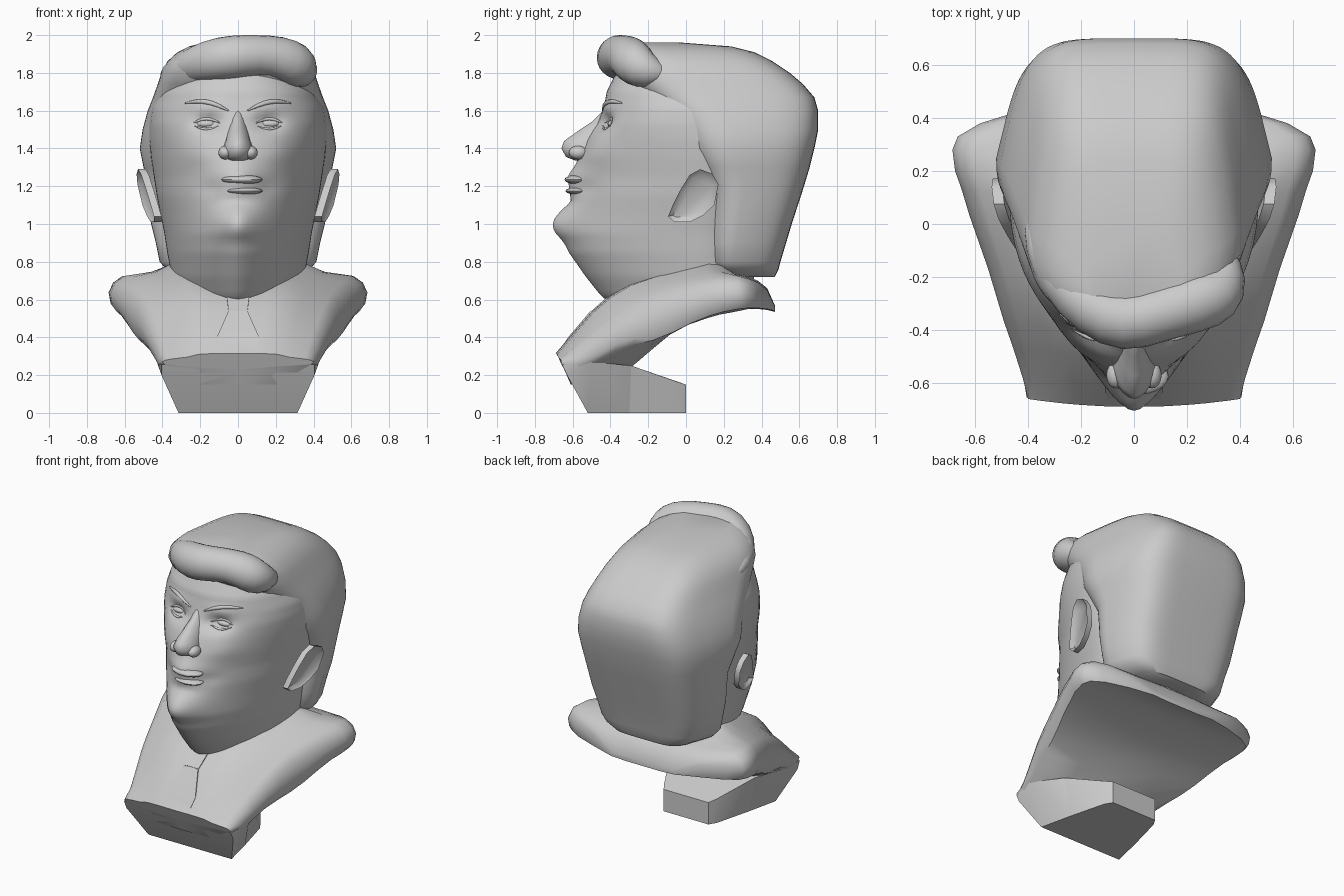
import bpy, bmesh, math
from mathutils import Vector

cube = bpy.data.objects.get("Cube")
if cube:
    bpy.data.objects.remove(cube, do_unlink=True)

stone = bpy.data.materials.new("grey_stone")
stone.use_nodes = True
COLOR = (0.6, 0.6, 0.6, 1)
stone.diffuse_color = COLOR
for node in stone.node_tree.nodes:
    if node.type == 'BSDF_PRINCIPLED':
        node.inputs["Base Color"].default_value = COLOR


def finish(name, bm, angle=40):
    bmesh.ops.recalc_face_normals(bm, faces=bm.faces)
    me = bpy.data.meshes.new(name)
    bm.to_mesh(me)
    bm.free()
    me.materials.append(stone)
    for p in me.polygons:
        p.use_smooth = True
    me.set_sharp_from_angle(angle=math.radians(angle))
    ob = bpy.data.objects.new(name, me)
    bpy.context.collection.objects.link(ob)
    return ob


def loft(name, rings, angle=40):
    bm = bmesh.new()
    rows = [[bm.verts.new(p) for p in r] for r in rings]
    n = len(rows[0])
    for a, b in zip(rows, rows[1:]):
        for i in range(n):
            j = (i + 1) % n
            bm.faces.new((a[i], a[j], b[j], b[i]))
    bm.faces.new(rows[0])
    bm.faces.new(rows[-1])
    return finish(name, bm, angle)


def hull(name, points):
    bm = bmesh.new()
    for x, y, z in points:
        for s in (-1, 1):
            bm.verts.new((s * x, y, z))
    res = bmesh.ops.convex_hull(bm, input=bm.verts)
    junk = [v for v in res["geom_interior"] if isinstance(v, bmesh.types.BMVert)]
    bmesh.ops.delete(bm, geom=junk, context='VERTS')
    return finish(name, bm, 25)


def ball(name, loc, size):
    bm = bmesh.new()
    bmesh.ops.create_uvsphere(bm, u_segments=20, v_segments=12, radius=1)
    for v in bm.verts:
        v.co = Vector(loc) + v.co * Vector(size)
    return finish(name, bm)


def tube(name, path, sides=12):
    """Path entries are x, y, z, radius."""
    pts = [Vector(p[:3]) for p in path]
    rings = []
    for i, p in enumerate(pts):
        d = (pts[min(i + 1, len(pts) - 1)] - pts[max(i - 1, 0)]).normalized()
        u = d.cross(Vector((0, 0, 1))).normalized()
        w = u.cross(d)
        rings.append([p + path[i][3] * (u * math.cos(t) + w * math.sin(t))
                      for t in (math.tau * k / sides for k in range(sides))])
    return loft(name, rings, 60)


def table_at(table, z):
    for a, b in zip(table, table[1:]):
        if z <= b[0]:
            t = (z - a[0]) / (b[0] - a[0])
            return [p + (q - p) * t for p, q in zip(a, b)]
    return list(table[-1])


def section(z, front, back, w, n, mid, nb, segs=64, taper=0):
    """Egg-shaped level section with its own front and back roundness."""
    out = []
    for k in range(segs):
        t = math.tau * k / segs
        s, c = math.sin(t), math.cos(t)
        e = 2 / (n if c > 0 else nb)
        reach = abs(c) ** e
        x = w * math.copysign(abs(s) ** e, s) * (1 if c > 0 else 1 - taper * reach)
        y = mid + ((front if c > 0 else back) - mid) * reach
        out.append(Vector((x, y, z)))
    return out


# Face: height, front y, half width, front roundness
FACE = [(.55, -.36, .25, 1.6), (.62, -.45, .31, 1.6), (.72, -.53, .35, 1.6),
        (.85, -.62, .375, 1.6), (.95, -.655, .39, 1.6), (1.05, -.645, .41, 1.6),
        (1.15, -.62, .43, 1.65), (1.25, -.60, .445, 1.65), (1.35, -.57, .46, 1.75),
        (1.45, -.525, .47, 1.9), (1.53, -.475, .47, 2.1), (1.61, -.435, .46, 2.2),
        (1.7, -.42, .42, 2.3), (1.8, -.37, .35, 2.3), (1.88, -.28, .28, 2.3)]
MID = .1
# Soft forms: x, z, spread x, spread z, depth
FORMS = [(.15, 1.535, .07, .04, .055), (.16, 1.62, .1, .03, -.015),   # sockets, brows
         (.22, 1.38, .08, .07, -.015), (.15, 1.19, .04, .04, .015),   # cheeks, mouth corners
         (0, 1.0, .12, .075, -.055), (0, 1.12, .09, .03, .02),        # chin, chin crease
         (0, 1.25, .1, .05, -.025)]                                   # muzzle


def relief(x, z):
    return sum(d * math.exp(-((abs(x) - cx) / sx) ** 2 - ((z - cz) / sz) ** 2)
               for cx, cz, sx, sz, d in FORMS)


def face_y(x, z):
    _, f, w, n = table_at(FACE, z)
    return MID + (f - MID) * (1 - (abs(x) / w) ** n) ** (1 / n) + relief(x, z)


rings = []
for i in range(68):
    z = .55 + .0198 * i
    _, f, w, n = table_at(FACE, z)
    ring = section(z, f, .36, w, n, MID, 2.3)
    for p in ring:
        if p.y < MID:
            p.y += relief(p.x, z)
    rings.append(ring)
loft("face", rings, 60)

# Hair mass: height, front y, back y, half width
HAIR = [(.72, .19, .47, .30), (.76, .12, .49, .38), (.80, .10, .50, .415),
        (.9, .09, .53, .435), (1.0, .09, .56, .46), (1.2, .08, .625, .48),
        (1.3, .02, .655, .50), (1.4, -.04, .68, .52), (1.5, -.09, .70, .505),
        (1.6, -.17, .70, .478), (1.67, -.26, .68, .45), (1.74, -.33, .62, .425),
        (1.8, -.38, .55, .405), (1.86, -.39, .46, .375), (1.91, -.38, .36, .32),
        (1.94, -.36, .24, .26), (1.96, -.31, -.02, .18)]
loft("hair", [section(z, f, b, w, 2.7, f + .4 * (b - f), 5, 64, .2)
              for z, f, b, w in HAIR], 50)

# Swept fringe
fringe = tube("fringe", [(-.39, .05, 1.78, .02), (-.365, -.08, 1.79, .06),
                         (-.28, -.21, 1.825, .09), (-.16, -.32, 1.865, .115),
                         (-.03, -.38, 1.885, .122), (.1, -.335, 1.895, .11),
                         (.22, -.30, 1.885, .118), (.31, -.27, 1.845, .125),
                         (.35, -.19, 1.80, .095), (.35, -.08, 1.79, .02)])
fringe.modifiers.new("rounding", 'SUBSURF').levels = 1

# Nose: height, tip y, half width
NOSE = [(1.335, -.585, .07), (1.355, -.635, .085), (1.40, -.66, .08), (1.44, -.645, .065),
        (1.49, -.575, .055), (1.54, -.50, .048), (1.61, -.43, .045)]
loft("nose", [section(z, f, f + .24, w, 1.8, f + .12, 2, 20) for z, f, w in NOSE], 50)

# Lips, slightly off centre
ball("upper_lip", (.02, -.575, 1.235), (.11, .068, .025))
ball("lower_lip", (.03, -.57, 1.175), (.10, .068, .02))

EAR = [(.075, 1.29), (.14, 1.265), (.172, 1.21), (.15, 1.10), (.09, 1.045), (.02, 1.01),
       (-.06, 1.01), (-.095, 1.04), (-.07, 1.10), (-.03, 1.18), (.02, 1.26)]

for side, s in (("left", 1), ("right", -1)):
    ball(side + "_nostril_wing", (s * .068, -.57, 1.378), (.036, .05, .036))
    ball(side + "_eye", (s * .165, -.385, 1.53), (.055, .03, .022))
    # Lids and brow follow the face surface
    for part, z0, rise, arch, x0, x1, r in (
            ("upper_lid", 1.535, 0, .022, .095, .235, .01),
            ("lower_lid", 1.52, 0, -.018, .1, .23, .008),
            ("brow", 1.6, .04, .025, .05, .28, .013)):
        path = []
        for k in range(9):
            t = k / 8
            bow = math.sin(math.pi * t)
            x, z = x0 + (x1 - x0) * t, z0 + rise * t + arch * bow
            path.append((s * x, face_y(x, z), z, r * (.3 + .7 * bow)))
        tube(side + "_" + part, path, 8)
    # Ear flares outward toward the top and back, with a hollow centre
    bm = bmesh.new()
    rim = bm.faces.new([bm.verts.new((s * (.40 + .2 * (y + .1) + .2 * (z - 1.02)), y, z))
                        for y, z in EAR])
    ext = bmesh.ops.extrude_face_region(bm, geom=[rim])
    moved = [v for v in ext["geom"] if isinstance(v, bmesh.types.BMVert)]
    outer = [f for f in ext["geom"] if isinstance(f, bmesh.types.BMFace)]
    bmesh.ops.translate(bm, verts=moved, vec=(s * .04, 0, 0))
    bmesh.ops.inset_region(bm, faces=outer, thickness=.028)
    bmesh.ops.translate(bm, verts=outer[0].verts, vec=(-s * .025, 0, 0))
    finish(side + "_ear", bm, 45)

# Shoulders: y, half width, neck top, shoulder top, edge bottom, underside
CHEST = [(-.69, .40, .315, .285, .255, .23), (-.61, .42, .41, .35, .215, .15),
         (-.5, .455, .535, .44, .275, .15), (-.4, .49, .62, .515, .33, .18),
         (-.3, .52, .68, .58, .36, .24), (-.2, .55, .715, .63, .385, .325),
         (-.1, .585, .745, .665, .425, .41), (0, .62, .775, .695, .475, .465),
         (.1, .65, .80, .715, .515, .50), (.17, .675, .79, .725, .535, .52),
         (.25, .685, .74, .725, .55, .535), (.33, .665, .72, .71, .555, .55),
         (.38, .58, .70, .69, .555, .55), (.43, .42, .66, .65, .55, .545),
         (.47, .25, .57, .565, .54, .535)]
rings = []
for y, w, neck, top, low, under in CHEST:
    edge = top - low
    half = [(0, neck), (.3 * w, neck), (.53 * w, neck - .005), (.68 * w, (neck + 2 * top) / 3),
            (.89 * w, top), (.965 * w, top - .2 * edge), (w, low + .5 * edge),
            (.985 * w, low + .17 * edge), (.95 * w, low), (.5 * w, under), (0, under)]
    full = half + [(-x, z) for x, z in half[-2:0:-1]]
    # Corners sweep back, and the front end leans in toward the pedestal
    lean = .53 if y == CHEST[0][0] else 0
    sweep = .03 if y < .3 else 0
    rings.append([Vector((x, y + max(sweep * (x / w) ** 2, lean * (neck - z)), z))
                  for x, z in full])
loft("shoulders", rings, 45)

# Necktie lying on the chest
hull("tie_knot", [(.06, -.41, .62), (.05, -.50, .54), (.06, -.38, .55), (.05, -.46, .5)])
hull("tie_blade", [(.05, -.505, .54), (.11, -.62, .405), (.10, -.68, .32),
                   (.05, -.45, .5), (.10, -.6, .32)])

# Pedestal flaring into the chest, with a narrow rear foot
hull("pedestal", [(.315, -.52, 0), (.405, -.63, .2), (.405, -.655, .255), (.43, -.5, .27),
                  (.32, -.29, .25), (.265, -.3, 0)])
hull("pedestal_foot", [(.265, -.3, 0), (.32, -.29, .25), (.20, -.05, 0), (.20, -.05, .165),
                       (.17, 0, 0), (.17, 0, .15)])
